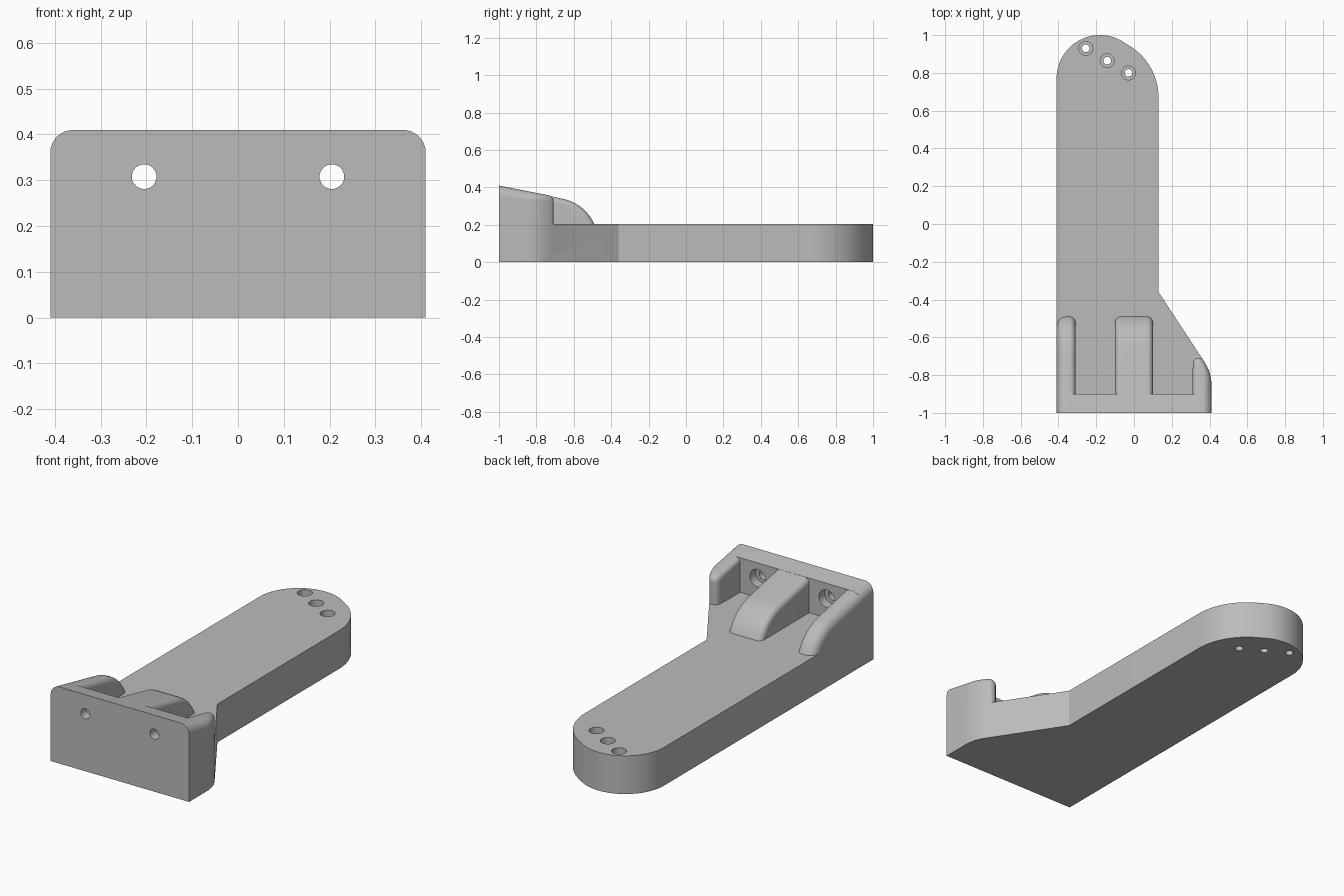
import bpy, bmesh
from math import sin, cos, radians, pi

if "Cube" in bpy.data.objects:
    bpy.data.objects.remove(bpy.data.objects["Cube"], do_unlink=True)

grey = bpy.data.materials.new("plain grey")
grey.use_nodes = True
grey.diffuse_color = (0.5, 0.5, 0.5, 1)
grey.node_tree.nodes["Principled BSDF"].inputs["Base Color"].default_value = (0.5, 0.5, 0.5, 1)


def loft(name, rings):
    """Closed rings of equal length, bridged and capped."""
    bm = bmesh.new()
    vs = [[bm.verts.new(p) for p in ring] for ring in rings]
    n = len(vs[0])
    for a, b in zip(vs, vs[1:]):
        for i in range(n):
            j = (i + 1) % n
            bm.faces.new((a[i], a[j], b[j], b[i]))
    bm.faces.new(vs[0])
    bm.faces.new(vs[-1])
    bmesh.ops.recalc_face_normals(bm, faces=bm.faces)
    me = bpy.data.meshes.new(name)
    bm.to_mesh(me)
    bm.free()
    me.materials.append(grey)
    ob = bpy.data.objects.new(name, me)
    bpy.context.collection.objects.link(ob)
    return ob


def arc(cx, cy, r, a0, a1, n):
    angles = [radians(a0 + (a1 - a0) * i / n) for i in range(n + 1)]
    return [(cx + r * cos(a), cy + r * sin(a), cos(a), sin(a)) for a in angles]


def top(y):
    return 0.41 - 0.196 * (y + 1)


STEPS = 8
HALF, DECK = 0.41, 0.205
flare = arc(0.20, -0.85, 0.21, 0, 33.3, 8)

# Arm: rounded plan outline, extruded
outline = [(-HALF, -1), (HALF, -1)]
outline += [p[:2] for p in flare] + [(0.13, -0.36)]
outline += [p[:2] for p in arc(-0.19, 0.67, 0.32, 0, 60, 16)]
outline += [p[:2] for p in arc(-0.18, 0.77, 0.23, 60, 180, 28)]
body = loft("mounting_arm", [[(x, y, z) for x, y in outline] for z in (0, DECK)])


def ridge(name, profile, x0, x1, r0, r1):
    """Side profile of (y, z, ny, nz) swept along x with rounded rims."""
    layers = []
    for i in range(STEPS + 1):
        a = i / STEPS * pi / 2
        layers.append((x0 + r0 * (1 - cos(a)), r0 * (1 - sin(a))))
    for i in range(STEPS, -1, -1):
        a = i / STEPS * pi / 2
        layers.append((x1 - r1 * (1 - cos(a)), r1 * (1 - sin(a))))
    return loft(name, [[(x, y - ny * d, z - nz * d) for y, z, ny, nz in profile]
                       for x, d in layers])


# Front plate and the two long ribs
plate = [(-1, 0.05, 0, 0), (-1, top(-1), 0, 1), (-0.9, top(-0.9), 0, 1), (-0.9, 0.05, 0, 0)]
rib = [(-0.95, 0.05, 0, 0), (-0.95, top(-0.95), 0, 1)]
rib += arc(-0.706, 0.108, 0.236, 78.9, 0, 24) + [(-0.47, 0.05, 1, 0)]
parts = [
    ridge("front_plate", plate, -HALF, HALF, 0.05, 0.05),
    ridge("side_rib", rib, -HALF, -0.31, 0.05, 0.03),
    ridge("centre_rib", rib, -0.10, 0.10, 0.03, 0.03),
]

# Short rib that follows the flared side
plan = [(HALF, -0.95, 1, 0, 0.05)]
plan += [p + (0.05 - 0.022 * i / 8,) for i, p in enumerate(flare)]
plan += [p + (0.028,) for p in arc(0.342, -0.738, 0.03, 33.3, 180, 12)]
plan += [(0.31, -0.78, -1, 0, 0.025), (0.31, -0.95, -1, 0, 0.025)]
rings = [[(x, y, 0.05) for x, y, *_ in plan]]
for i in range(STEPS + 1):
    a = i / STEPS * pi / 2
    ring = []
    for x, y, nx, ny, r in plan:
        d = r * (1 - cos(a))
        yy = y - ny * d
        ring.append((x - nx * d, yy, top(yy) - r * (1 - sin(a))))
    rings.append(ring)
parts.append(loft("flared_rib", rings))


def drill(x, c, r, t0, t1, axis):
    circle = arc(x, c, r, 0, 360 - 360 / 32, 31)
    if axis == "z":
        return loft("drill", [[(p[0], p[1], t) for p in circle] for t in (t0, t1)])
    return loft("drill", [[(p[0], t, p[1]) for p in circle] for t in (t0, t1)])


# Stepped holes in the plate and in the arm's far end
drills = []
for x in (-0.205, 0.205):
    drills += [drill(x, 0.308, 0.027, -1.1, -0.8, "y"),
               drill(x, 0.308, 0.047, -0.95, -0.8, "y")]
for x, y in ((-0.255, 0.93), (-0.142, 0.865), (-0.029, 0.80)):
    drills += [drill(x, y, 0.02, -0.1, 0.3, "z"), drill(x, y, 0.037, 0.08, 0.3, "z")]

# Join and cut
bpy.context.view_layer.objects.active = body
for op, tools in (("UNION", parts), ("DIFFERENCE", drills)):
    for tool in tools:
        tool.hide_render = True
        mod = body.modifiers.new("bool", "BOOLEAN")
        mod.operation, mod.solver, mod.object = op, "EXACT", tool
        bpy.ops.object.modifier_apply(modifier=mod.name)
        bpy.data.objects.remove(tool, do_unlink=True)

for ob in bpy.context.selected_objects:
    ob.select_set(False)
body.select_set(True)
bpy.ops.object.shade_smooth_by_angle(angle=radians(30))
